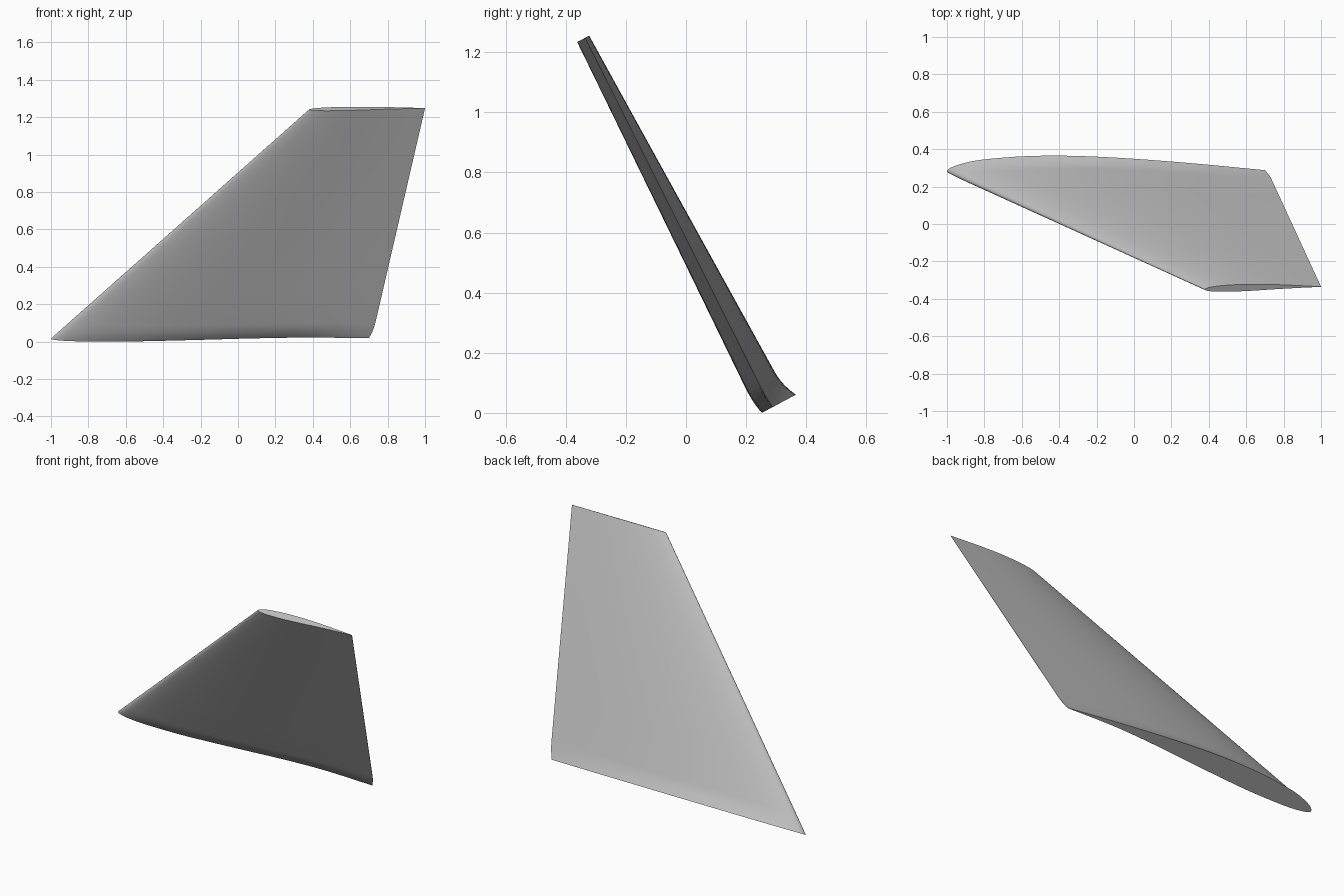
import bpy
import bmesh
import math

cube = bpy.data.objects.get("Cube")
if cube:
    bpy.data.objects.remove(cube, do_unlink=True)

# Aerofoil offsets at evenly spaced stations p, where chord fraction = p * p
ROOT_UP = [0, .022, .044, .067, .082, .094, .097, .089, .071, .044, .009]
ROOT_LOW = [0, -.012, -.022, -.029, -.031, -.030, -.022, -.010, .005, .014, .007]
WING_UP = [0, .018, .034, .049, .060, .067, .069, .064, .051, .030, .004]
WING_LOW = [0, -.016, -.027, -.036, -.041, -.042, -.038, -.029, -.017, -.007, .002]
SPAN = 1.378
FLARE = 0.1
STEPS = 30
LEAN = (0.881, 0.473)


def mix(a, b, f):
    return a + (b - a) * f


def sample(values, p):
    """Smooth curve through evenly spaced values."""
    n = len(values) - 1
    i = min(int(p * n), n - 1)
    f = p * n - i
    a, b = values[i], values[i + 1]
    before = values[i - 1] if i else 2 * a - b
    after = values[i + 2] if i + 2 <= n else 2 * b - a
    m0, m1 = (b - before) / 2, (after - a) / 2
    return (a * (1 + 2 * f) * (1 - f) ** 2 + m0 * f * (1 - f) ** 2
            + b * f * f * (3 - 2 * f) + m1 * f * f * (f - 1))


def section(bm, s):
    """One closed aerofoil ring at distance s along the span."""
    k = s / SPAN
    flare = max(0, 1 - s / FLARE) ** 2
    front = mix(-1, 0.38, k)
    back = mix(0.715, 1, k) - 0.015 * flare
    chord = back - front
    ring = []
    loop = [(j / STEPS, WING_UP, ROOT_UP) for j in range(STEPS + 1)]
    loop += [(j / STEPS, WING_LOW, ROOT_LOW) for j in range(STEPS, 0, -1)]
    for p, wing, root in loop:
        u = p * p
        straight = sample(wing, p) * chord / 1.64 + k * (0.024 + 0.016 * u)
        t = mix(straight, sample(root, p), flare)
        ring.append(bm.verts.new((front + u * chord,
                                  0.28 + LEAN[0] * t - LEAN[1] * s,
                                  0.0147 + LEAN[1] * t + LEAN[0] * s)))
    return ring


# Swept fin: flared root, straight taper, flat end caps
bm = bmesh.new()
stations = [FLARE * j / 6 for j in range(7)]
stations += [mix(FLARE, SPAN, j / 6) for j in range(1, 7)]
rings = [section(bm, s) for s in stations]
for low, high in zip(rings, rings[1:]):
    for j in range(len(low)):
        n = (j + 1) % len(low)
        bm.faces.new((low[j], low[n], high[n], high[j]))
bm.faces.new(rings[0])
bm.faces.new(rings[-1])
bmesh.ops.recalc_face_normals(bm, faces=bm.faces)
mesh = bpy.data.meshes.new("swept_fin")
bm.to_mesh(mesh)
bm.free()
fin = bpy.data.objects.new("swept_fin", mesh)
bpy.context.collection.objects.link(fin)

# Plain grey material
grey = bpy.data.materials.new("plain_grey")
grey.use_nodes = True
colour = (0.5, 0.5, 0.5, 1)
grey.diffuse_color = colour
grey.node_tree.nodes["Principled BSDF"].inputs["Base Color"].default_value = colour
mesh.materials.append(grey)

bpy.context.view_layer.objects.active = fin
fin.select_set(True)
bpy.ops.object.shade_smooth_by_angle(angle=math.radians(40))
